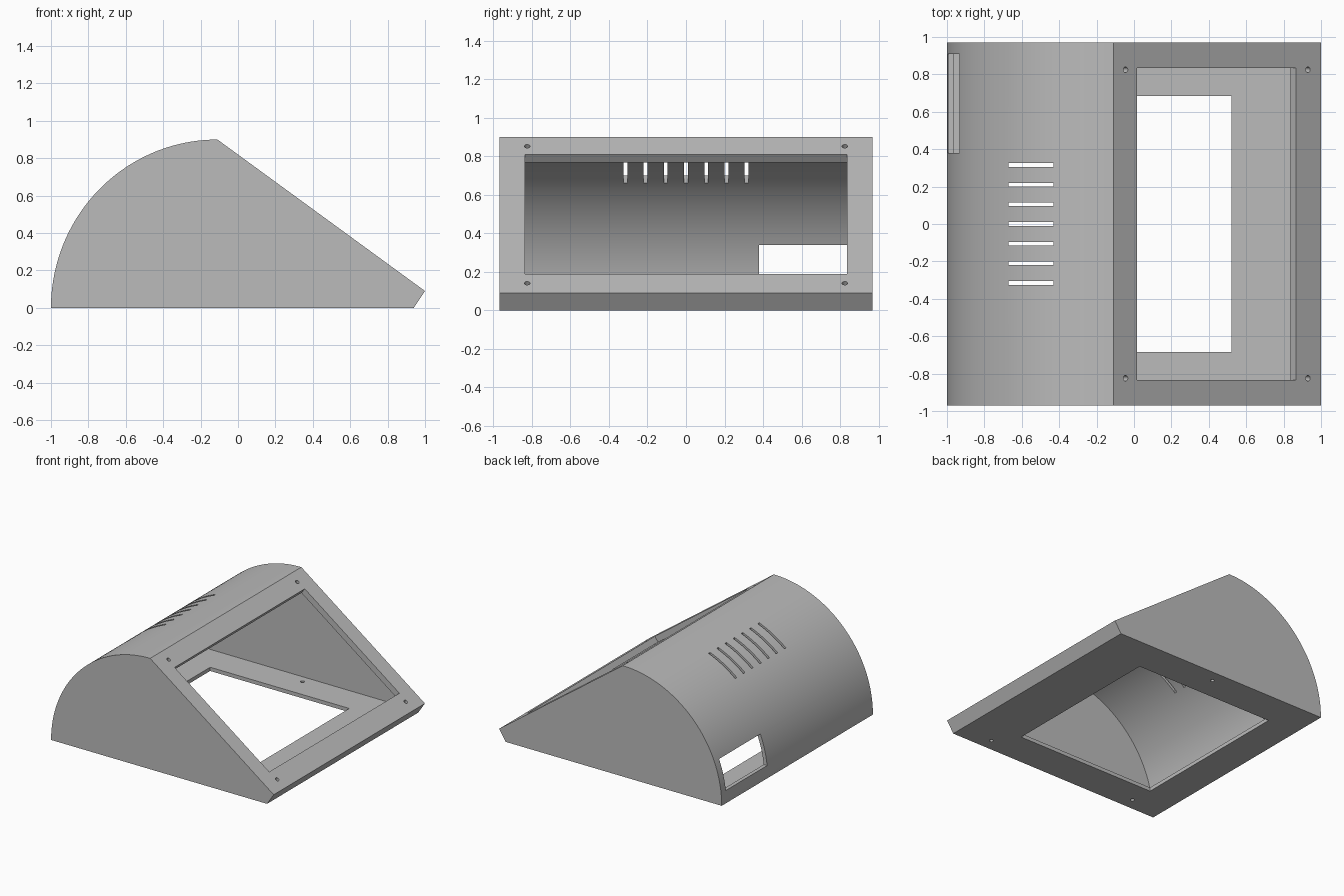
import bpy, bmesh
from math import cos, sin, pi, atan2
from mathutils import Matrix, Vector

cube = bpy.data.objects.get("Cube")
if cube:
    bpy.data.objects.remove(cube, do_unlink=True)

HALF = 0.97          # half the width of the case
WALL = 0.03          # shell thickness
PANEL = 0.05         # sloping panel thickness
TOP = Vector((-0.11, 0, 0.9))
LIP = Vector((1.0, 0, 0.09))
SLOPE = (LIP - TOP).normalized()
NORMAL = Vector((-SLOPE.z, 0, SLOPE.x))

grey = bpy.data.materials.new("plain_grey")
grey.use_nodes = True
colour = (0.5, 0.5, 0.5, 1)
grey.diffuse_color = colour
grey.node_tree.nodes["Principled BSDF"].inputs["Base Color"].default_value = colour


def make_object(name, bm):
    bmesh.ops.recalc_face_normals(bm, faces=bm.faces[:])
    mesh = bpy.data.meshes.new(name)
    bm.to_mesh(mesh)
    bm.free()
    mesh.materials.append(grey)
    obj = bpy.data.objects.new(name, mesh)
    bpy.context.collection.objects.link(obj)
    return obj


def extrude_profile(name, points, half):
    """Extrude an (x, z) outline along y."""
    bm = bmesh.new()
    face = bm.faces.new([bm.verts.new((x, -half, z)) for x, z in points])
    new = bmesh.ops.extrude_face_region(bm, geom=[face])["geom"]
    moved = [v for v in new if isinstance(v, bmesh.types.BMVert)]
    bmesh.ops.translate(bm, verts=moved, vec=(0, 2 * half, 0))
    return make_object(name, bm)


def arc(rx, rz, start, end, steps=64):
    """Points on the rounded back, from the floor upwards."""
    angles = [start + (end - start) * i / steps for i in range(steps + 1)]
    return [(TOP.x - rx * cos(a), rz * sin(a)) for a in angles]


def box(x0, x1, y0, y1, z0, z1):
    bm = bmesh.new()
    size = Matrix.Diagonal((x1 - x0, y1 - y0, z1 - z0, 1))
    centre = Matrix.Translation(((x0 + x1) / 2, (y0 + y1) / 2, (z0 + z1) / 2))
    bmesh.ops.create_cube(bm, size=1, matrix=centre @ size)
    return make_object("cutter", bm)


def drill(position, axis, radius=0.015, depth=0.16):
    bm = bmesh.new()
    turn = axis.to_track_quat("Z", "Y").to_matrix().to_4x4()
    bmesh.ops.create_cone(bm, cap_ends=True, segments=24, radius1=radius,
                          radius2=radius, depth=depth,
                          matrix=Matrix.Translation(position) @ turn)
    return make_object("cutter", bm)


def on_slope(x):
    return TOP + SLOPE * ((x - TOP.x) / SLOPE.x)


# Outer body
case = extrude_profile(
    "case", arc(0.89, TOP.z, 0, pi / 2) + [(LIP.x, LIP.z), (0.94, 0)], HALF)

# Hollow interior, parallel to the outer walls
inner_r = 0.86
inner_top = TOP - NORMAL * PANEL
corner = LIP - NORMAL * PANEL - SLOPE * WALL
foot = corner - NORMAL * ((corner.z - WALL) / NORMAL.z)
ridge = inner_top - SLOPE * 0.003
hollow = arc(inner_r, 0.87, WALL / inner_r, pi / 2 - 0.035)
cutters = [extrude_profile(
    "cutter", hollow + [(ridge.x, ridge.z), (corner.x, corner.z), (foot.x, foot.z)],
    HALF - WALL)]

# Display window, cut square to the sloping panel
upper, lower = on_slope(0.015), on_slope(0.865)
outline = [upper + NORMAL * 0.05, lower + NORMAL * 0.05,
           lower - NORMAL * 0.06, upper - NORMAL * 0.06]
cutters.append(extrude_profile("cutter", [(p.x, p.z) for p in outline], 0.835))

# Floor opening and back port
cutters.append(box(-0.73, 0.52, -0.685, 0.685, -0.1, 0.1))
cutters.append(box(-1.1, -0.85, 0.38, 0.91, 0.1, 0.34))

# Seven ventilation slots
for i in range(-3, 4):
    y = i * 0.105
    cutters.append(box(-0.67, -0.43, y - 0.01, y + 0.01, 0.5, 1.0))

# Screw holes in the panel and the floor
for x in (-0.045, 0.93):
    for y in (-0.825, 0.825):
        cutters.append(drill(on_slope(x) + Vector((0, y, 0)), NORMAL))
for x, y in ((0.655, -0.87), (-0.03, 0.87), (-0.715, -0.87)):
    cutters.append(drill(Vector((x, y, 0)), Vector((0, 0, 1)), depth=0.1))

# Carve everything out of the body
bpy.ops.object.select_all(action="DESELECT")
case.select_set(True)
bpy.context.view_layer.objects.active = case
for cutter in cutters:
    cutter.hide_render = True
    cut = case.modifiers.new("cut", "BOOLEAN")
    cut.operation = "DIFFERENCE"
    cut.solver = "EXACT"
    cut.object = cutter
    bpy.ops.object.modifier_apply(modifier=cut.name)
    bpy.data.objects.remove(cutter, do_unlink=True)

bpy.ops.object.shade_smooth_by_angle(angle=pi / 9)
